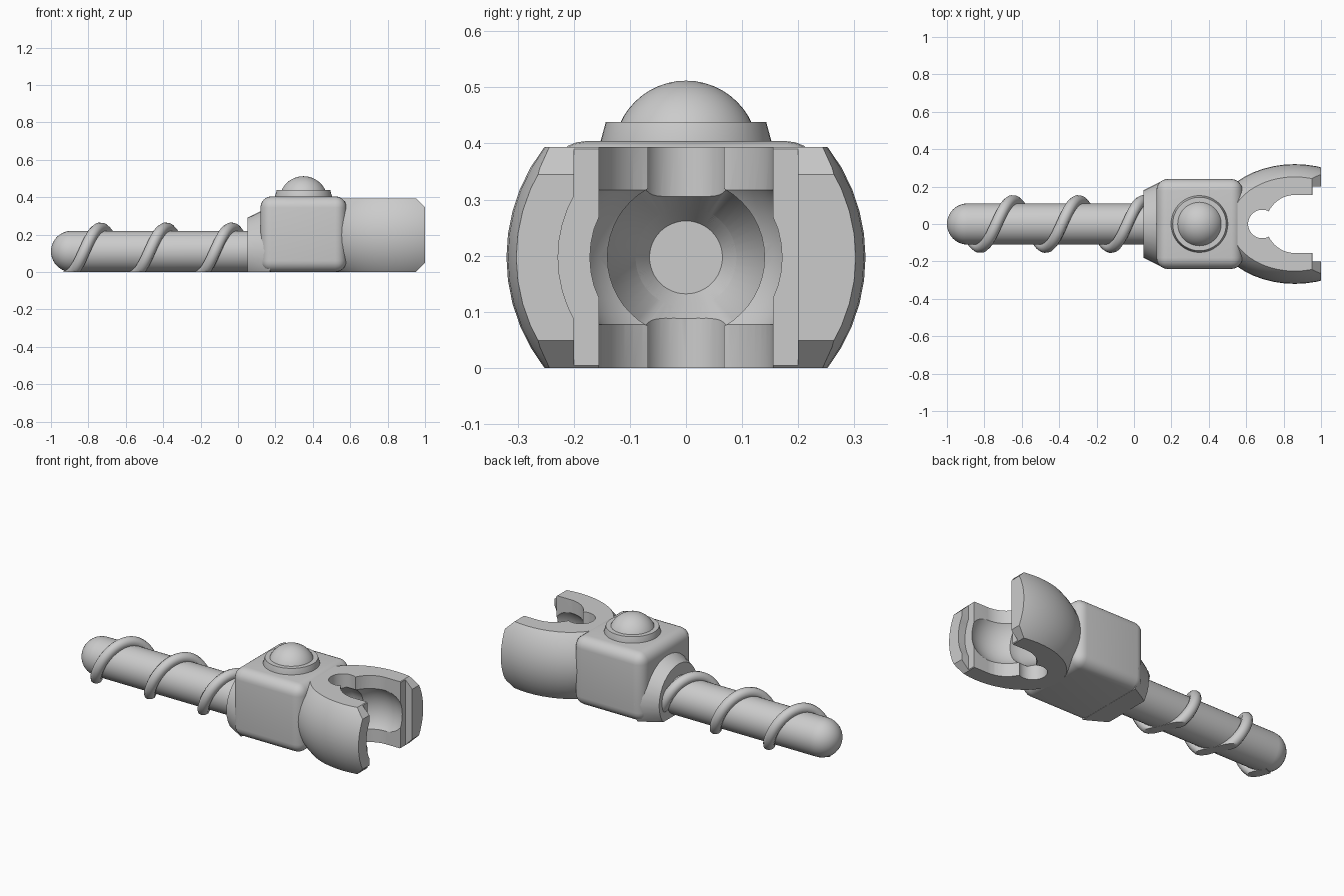
import bpy
import bmesh
from math import pi, sin, cos, radians
from mathutils import Matrix, Vector

if "Cube" in bpy.data.objects:
    bpy.data.objects.remove(bpy.data.objects["Cube"])

grey = bpy.data.materials.new("plain grey")
grey.use_nodes = True
grey.diffuse_color = (0.6, 0.6, 0.6, 1)
grey.node_tree.nodes["Principled BSDF"].inputs["Base Color"].default_value = grey.diffuse_color

ROD_Z = 0.11                        # axis height of rod, coil and collar
JAW = Vector((0.86, 0, 0.197))      # centre of the claw
ALONG_X = Matrix.Rotation(pi / 2, 4, "Y")


def finish(name, bm, angle=35):
    bmesh.ops.recalc_face_normals(bm, faces=bm.faces)
    mesh = bpy.data.meshes.new(name)
    bm.to_mesh(mesh)
    bm.free()
    obj = bpy.data.objects.new(name, mesh)
    bpy.context.collection.objects.link(obj)
    mesh.materials.append(grey)
    shade(obj, angle)
    return obj


def activate(obj):
    bpy.ops.object.select_all(action="DESELECT")
    obj.select_set(True)
    bpy.context.view_layer.objects.active = obj


def shade(obj, angle=35):
    activate(obj)
    bpy.ops.object.shade_smooth_by_angle(angle=radians(angle))


def slice_off(bm, point, normal):
    """Cut away everything on the normal side and cap the opening."""
    cut = bmesh.ops.bisect_plane(bm, geom=bm.verts[:] + bm.edges[:] + bm.faces[:],
                                 plane_co=point, plane_no=normal, clear_outer=True)
    edges = [e for e in cut["geom_cut"] if isinstance(e, bmesh.types.BMEdge)]
    bmesh.ops.holes_fill(bm, edges=edges, sides=0)


def lathe(profile, matrix, steps=48):
    """Turn (radius, height) points round the local z axis."""
    bm = bmesh.new()
    verts = [bm.verts.new((r, 0, h)) for r, h in profile]
    edges = [bm.edges.new(pair) for pair in zip(verts, verts[1:])]
    bmesh.ops.spin(bm, geom=verts + edges, cent=(0, 0, 0), axis=(0, 0, 1),
                   angle=2 * pi, steps=steps, use_merge=True)
    bmesh.ops.remove_doubles(bm, verts=bm.verts, dist=1e-4)
    bmesh.ops.transform(bm, matrix=matrix, verts=bm.verts)
    return bm


def sphere(centre, scale):
    bm = bmesh.new()
    bmesh.ops.create_uvsphere(bm, u_segments=48, v_segments=24, radius=1,
                              matrix=Matrix.Translation(centre) @ Matrix.Diagonal((*scale, 1)))
    return bm


def block(low, high):
    low, high = Vector(low), Vector(high)
    bm = bmesh.new()
    bmesh.ops.create_cube(bm, size=1, matrix=Matrix.Translation((low + high) / 2)
                          @ Matrix.Diagonal((*(high - low), 1)))
    return bm


def tube(radius, low, high, matrix):
    return lathe([(0, low), (radius, low), (radius, high), (0, high)], matrix)


def carve(obj, cutter_bm):
    cutter = finish("cutter", cutter_bm)
    cutter.hide_render = True
    mod = obj.modifiers.new("carve", "BOOLEAN")
    mod.operation, mod.solver, mod.object = "DIFFERENCE", "EXACT", cutter
    activate(obj)
    bpy.ops.object.modifier_apply(modifier=mod.name)
    bpy.data.objects.remove(cutter)


def funnel():
    return lathe([(0, 0.54), (0.065, 0.54), (0.14, 0.66), (0.14, 0.75), (0, 0.75)],
                 Matrix.Translation((0, 0, JAW.z)) @ ALONG_X)


# Rod with a rounded end
rod_axis = Matrix.Translation((0, 0, ROD_Z)) @ ALONG_X
tip = [(0.11 * sin(i * pi / 20), -0.89 - 0.11 * cos(i * pi / 20)) for i in range(11)]
finish("rod", lathe(tip + [(0.11, 0.2), (0, 0.2)], rod_axis, 32))

# Coil wound round the rod, flattened underneath
curve = bpy.data.curves.new("coil_path", "CURVE")
curve.dimensions = "3D"
curve.bevel_depth = 0.031
curve.bevel_resolution = 3
curve.use_fill_caps = True
spline = curve.splines.new("POLY")
COUNT = 110
spline.points.add(COUNT - 1)
for i, point in enumerate(spline.points):
    turn = -0.5 + 2.8 * i / (COUNT - 1)
    a = turn * 2 * pi
    point.co = (-0.735 + 0.35 * turn, 0.124 * sin(a), ROD_Z + 0.124 * cos(a), 1)
path = bpy.data.objects.new("coil_path", curve)
bpy.context.collection.objects.link(path)
bpy.context.view_layer.update()
bm = bmesh.new()
bm.from_mesh(path.evaluated_get(bpy.context.evaluated_depsgraph_get()).to_mesh())
bpy.data.objects.remove(path)
bmesh.ops.remove_doubles(bm, verts=bm.verts, dist=1e-5)
slice_off(bm, (0, 0, 0), (0, 0, -1))
finish("coil", bm, 40)

# Flared collar between rod and body
bm = lathe([(0, 0.05), (0.18, 0.05), (0.24, 0.17), (0, 0.17)], rod_axis, 32)
slice_off(bm, (0, 0, 0), (0, 0, -1))
finish("collar", bm)

# Rounded body
bm = block((0.12, -0.24, 0), (0.58, 0.24, 0.404))
bmesh.ops.bevel(bm, geom=bm.edges[:], offset=0.06, segments=6, profile=0.5, affect="EDGES")
body = finish("body", bm)
carve(body, funnel())
shade(body)

# Button ring and dome on top
top = Matrix.Translation((0.35, 0, 0))
finish("button_ring", lathe([(0, 0.39), (0.152, 0.39), (0.152, 0.405), (0.143, 0.438),
                             (0, 0.438)], top))
bm = sphere((0.35, 0, 0.383), (0.129, 0.129, 0.129))
slice_off(bm, (0, 0, 0.41), (0, 0, -1))
finish("button_dome", bm)

# Claw: flattened ellipsoid with bevelled tips
bm = sphere(JAW, (0.438, 0.32, 0.32))
slice_off(bm, (0, 0, 0), (0, 0, -1))
slice_off(bm, (0, 0, 0.394), (0, 0, 1))
slice_off(bm, (1, 0, 0), (1, 0, 0))
for side in (-1, 1):
    slice_off(bm, (1, 0, JAW.z + side * 0.148), (1, 0, side))
claw = finish("claw", bm)

# Hollow, mouth, rear notch and stepped tips of the claw
upright = Matrix.Translation((JAW.x, 0, 0))
carve(claw, sphere(JAW, (0.196, 0.196, 0.196)))
carve(claw, funnel())
carve(claw, tube(0.155, -0.1, 0.5, upright))
carve(claw, tube(0.076, -0.1, 0.5, Matrix.Translation((0.686, 0, 0))))
carve(claw, block((JAW.x, -0.155, -0.1), (1.1, 0.155, 0.5)))
carve(claw, block((0.955, -0.2, -0.1), (1.1, 0.2, 0.5)))
carve(claw, tube(0.228, 0.955, 1.1, Matrix.Translation((0, 0, JAW.z)) @ ALONG_X))
shade(claw)
